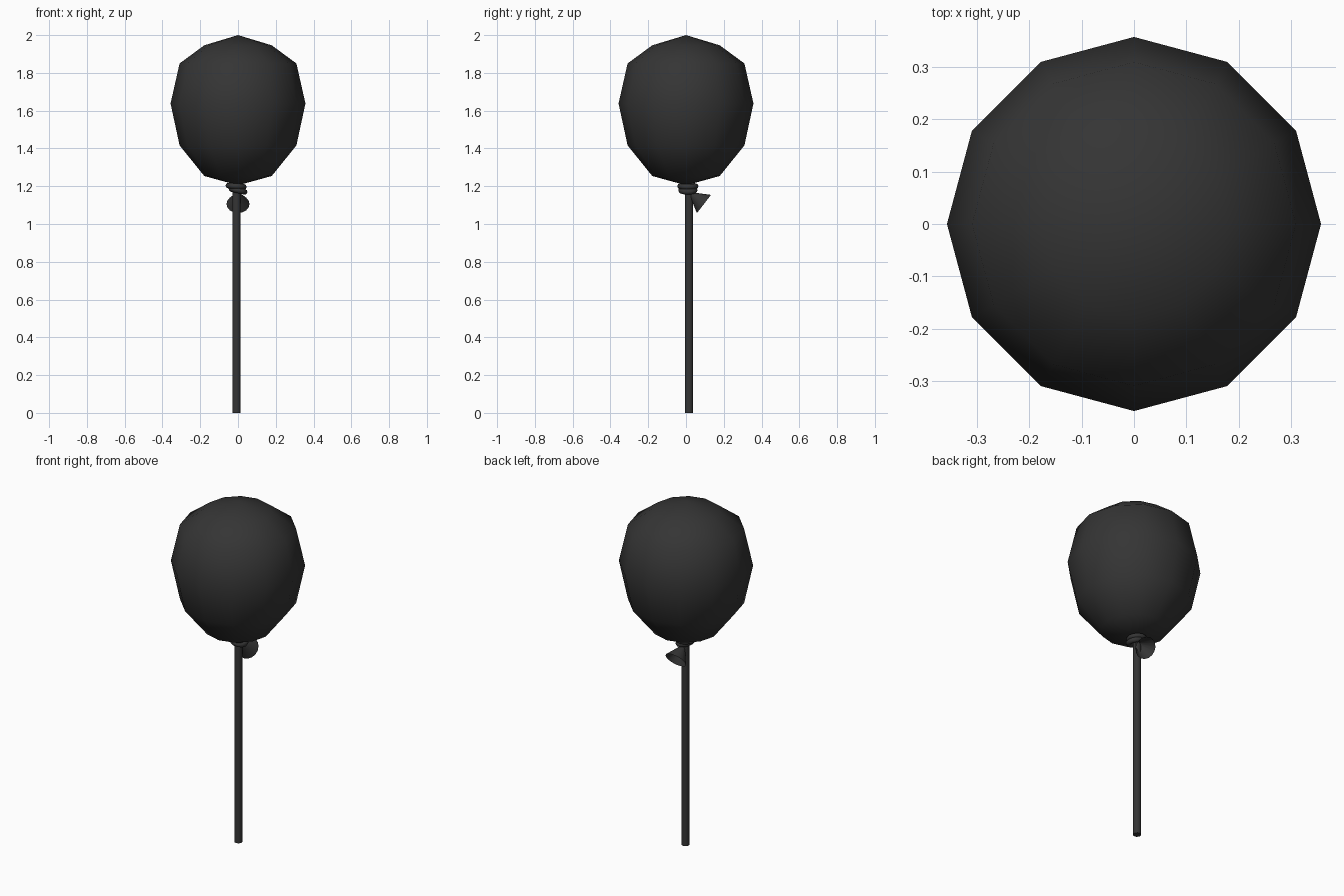
import bpy, math
from mathutils import Vector

if "Cube" in bpy.data.objects:
    bpy.data.objects.remove(bpy.data.objects["Cube"])

rubber = bpy.data.materials.new("dark_rubber")
rubber.diffuse_color = (0.035, 0.035, 0.035, 1)
rubber.use_nodes = True
rubber.node_tree.nodes["Principled BSDF"].inputs["Base Color"].default_value = rubber.diffuse_color


def finish(name, angle=None):
    ob = bpy.context.object
    ob.name = name
    ob.data.materials.append(rubber)
    if angle is None:
        bpy.ops.object.shade_smooth()
    else:
        bpy.ops.object.shade_smooth_by_angle(angle=math.radians(angle))
    return ob


# balloon body: low-poly sphere, egg-shaped by its ring heights
bpy.ops.mesh.primitive_uv_sphere_add(segments=12, ring_count=6, radius=0.357)
body = finish("balloon_body")
heights = [1.205, 1.254, 1.416, 1.638, 1.85, 1.946, 2.0]
for v in body.data.vertices:
    polar = math.acos(max(-1, min(1, v.co.z / 0.357)))
    v.co.z = heights[6 - round(polar / (math.pi / 6))]

# stick
bpy.ops.mesh.primitive_cylinder_add(vertices=12, radius=0.022, depth=1.175,
                                    location=(-0.008, 0.016, 0.5875))
finish("stick", 40)

# knot: two tilted rolls
for name, loc, rad, tilt in (("knot_upper_roll", (-0.01, 0.01, 1.2), 0.041, 0.08),
                             ("knot_lower_roll", (0, 0.01, 1.178), 0.036, 0.22)):
    bpy.ops.mesh.primitive_torus_add(major_segments=12, minor_segments=8,
                                     major_radius=rad, minor_radius=0.015,
                                     location=loc, rotation=(0, tilt, 0))
    finish(name)

# flared neck hanging behind the knot, mouth open
axis = Vector((0, 0.79, -0.61))
mouth = Vector((0, 0.095, 1.106))
depth = 0.085
bpy.ops.mesh.primitive_cone_add(vertices=16, radius1=0.012, radius2=0.061, depth=depth,
                                end_fill_type='NOTHING',
                                location=mouth - axis * depth / 2,
                                rotation=axis.to_track_quat('Z', 'Y').to_euler())
finish("neck_flare")
